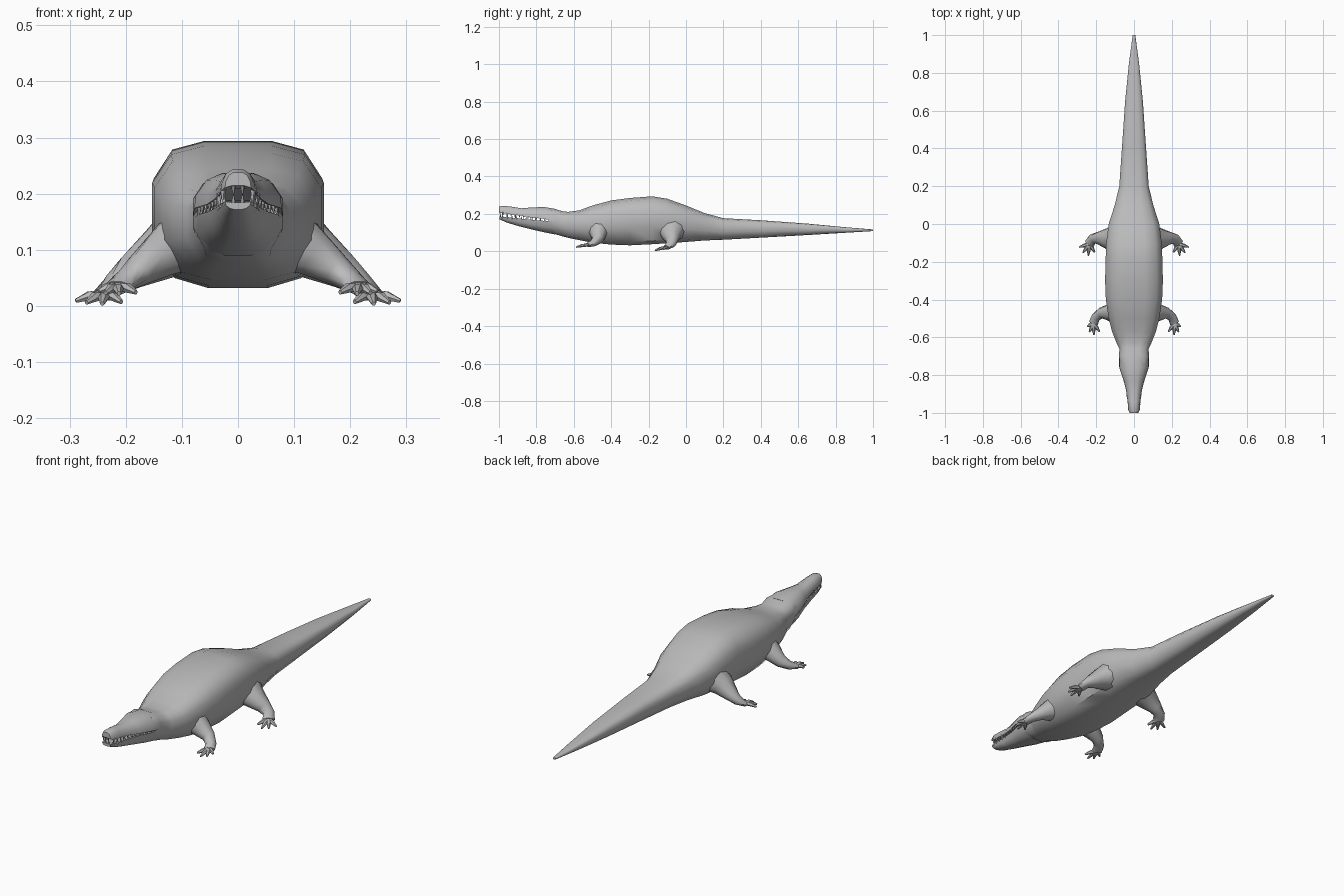
import bpy, bmesh, math
from mathutils import Vector

if "Cube" in bpy.data.objects:
    bpy.data.objects.remove(bpy.data.objects["Cube"])

hide = bpy.data.materials.new("grey_hide")
hide.diffuse_color = (0.5, 0.5, 0.5, 1)
hide.use_nodes = True
hide.node_tree.nodes["Principled BSDF"].inputs["Base Color"].default_value = hide.diffuse_color


def finish(name, bm, angle=45):
    bmesh.ops.recalc_face_normals(bm, faces=bm.faces)
    me = bpy.data.meshes.new(name)
    bm.to_mesh(me)
    bm.free()
    me.materials.append(hide)
    ob = bpy.data.objects.new(name, me)
    bpy.context.collection.objects.link(ob)
    bpy.ops.object.select_all(action='DESELECT')
    ob.select_set(True)
    bpy.context.view_layer.objects.active = ob
    bpy.ops.object.shade_smooth_by_angle(angle=math.radians(angle))
    return ob


def loft(bm, rings):
    """Skin closed rings of points and cap both ends."""
    vs = [[bm.verts.new(p) for p in r] for r in rings]
    n = len(vs[0])
    for a, b in zip(vs, vs[1:]):
        for i in range(n):
            j = (i + 1) % n
            bm.faces.new((a[i], a[j], b[j], b[i]))
    bm.faces.new(vs[0][::-1])
    bm.faces.new(vs[-1])


def section_loft(name, half, stations):
    """Mirror a half section and scale it to each (y, half width, low, high)."""
    full = half + [(-x, z) for x, z in reversed(half)]
    bm = bmesh.new()
    loft(bm, [[(x * w, y, lo + z * (hi - lo)) for x, z in full]
              for y, w, lo, hi in stations])
    return finish(name, bm)


def tube(bm, path, sides):
    """Tapered limb: path items are (point, side radius, up radius)."""
    pts = [Vector(p[0]) for p in path]
    rings = []
    for i, (_, a, b) in enumerate(path):
        t = (pts[min(i + 1, len(pts) - 1)] - pts[max(i - 1, 0)]).normalized()
        side = t.cross(Vector((0, 0, 1))).normalized()
        up = side.cross(t)
        rings.append([pts[i] + side * a * math.cos(k * math.tau / sides)
                      + up * b * math.sin(k * math.tau / sides) for k in range(sides)])
    loft(bm, rings)


# Body, neck and tail
body_half = [(.4, 1), (.78, .94), (1, .74), (1, .36), (.74, .07), (.35, 0)]
section_loft("body", body_half, [
    (-.735, .072, .115, .228), (-.70, .080, .092, .226), (-.66, .077, .080, .214),
    (-.63, .092, .072, .211), (-.57, .116, .060, .219), (-.50, .134, .046, .245),
    (-.40, .149, .036, .272), (-.30, .153, .032, .285), (-.18, .150, .038, .294),
    (-.10, .147, .043, .281), (0, .134, .050, .245), (.10, .102, .058, .204),
    (.20, .078, .062, .177), (.40, .064, .073, .166), (.65, .047, .087, .148),
    (.85, .027, .099, .129), (1, .007, .108, .117)])

# Jaws
upper = [(-.70, .080, .160, .227), (-.76, .078, .174, .237), (-.83, .055, .181, .234),
         (-.88, .042, .190, .230), (-.94, .034, .198, .240), (-.985, .030, .205, .243),
         (-1, .023, .211, .238)]
lower = [(-.70, .079, .090, .158), (-.76, .070, .102, .163), (-.83, .050, .118, .169),
         (-.90, .038, .136, .176), (-.96, .031, .154, .182), (-.998, .023, .172, .186)]
section_loft("upper_jaw", [(.35, 1), (.72, .8), (.97, .35), (1, 0), (.5, .12)], upper)
section_loft("lower_jaw", [(.5, .9), (1, 1), (.92, .5), (.62, .13), (.3, 0)], lower)


def at(stations, y):
    for a, b in zip(stations, stations[1:]):
        if b[0] <= y <= a[0]:
            f = (y - a[0]) / (b[0] - a[0])
            return [p + (q - p) * f for p, q in zip(a, b)]
    return stations[-1]


# Teeth: small cones along each jaw, with larger fangs near the front
def teeth(name, stations, edge, direction, count, fangs):
    bm = bmesh.new()
    for s in (-1, 1):
        spots = []
        for i in range(count):
            y = -.755 - .225 * i / (count - 1)
            st = at(stations, y)
            spots.append((s * st[1] * .88, y, st[edge], .027 if i in fangs else .015))
        st = stations[-1]
        spots.append((s * .008, st[0] + .006, st[edge], .017))
        for x, y, z, length in spots:
            r = .0065 if length > .02 else .005
            base = [(x + r * math.cos(k * math.tau / 5), y + r * math.sin(k * math.tau / 5),
                     z - direction * .006) for k in range(5)]
            tip = (x, y, z + direction * length)
            bv = [bm.verts.new(p) for p in base]
            tv = bm.verts.new(tip)
            bm.faces.new(bv)
            for k in range(5):
                bm.faces.new((bv[k], bv[(k + 1) % 5], tv))
    finish(name, bm, 30)


teeth("upper_teeth", upper, 2, -1, 11, (7, 10))
teeth("lower_teeth", lower, 3, 1, 10, (8,))


# Legs with spread toes, made for both sides
def leg(name, path, toes):
    for s, label in ((1, "right"), (-1, "left")):
        def flip(p):
            return (p[0] * s, p[1], p[2])
        bm = bmesh.new()
        tube(bm, [(flip(p), a, b) for p, a, b in path], 10)
        root = Vector(path[-1][0])
        for toe in toes:
            tip = Vector(toe)
            start = root.lerp(tip, -.25)
            mid = root.lerp(tip, .55)
            mid.z += .004
            tube(bm, [(flip(start), .010, .009), (flip(mid), .010, .009),
                      (flip(tip), .004, .004)], 6)
        finish(label + "_" + name, bm)


leg("front_leg",
    [((.08, -.465, .125), .065, .065), ((.135, -.470, .092), .045, .043),
     ((.175, -.472, .064), .029, .029), ((.203, -.495, .044), .024, .019),
     ((.215, -.525, .033), .025, .012)],
    [(.248, -.543, .026), (.236, -.572, .023), (.212, -.587, .022), (.182, -.570, .024)])
leg("hind_leg",
    [((.08, -.070, .125), .085, .075), ((.14, -.080, .092), .058, .050),
     ((.190, -.075, .060), .034, .033), ((.220, -.080, .038), .027, .021),
     ((.236, -.105, .020), .027, .013)],
    [(.289, -.122, .009), (.270, -.152, .006), (.242, -.167, .004), (.208, -.150, .007)])
